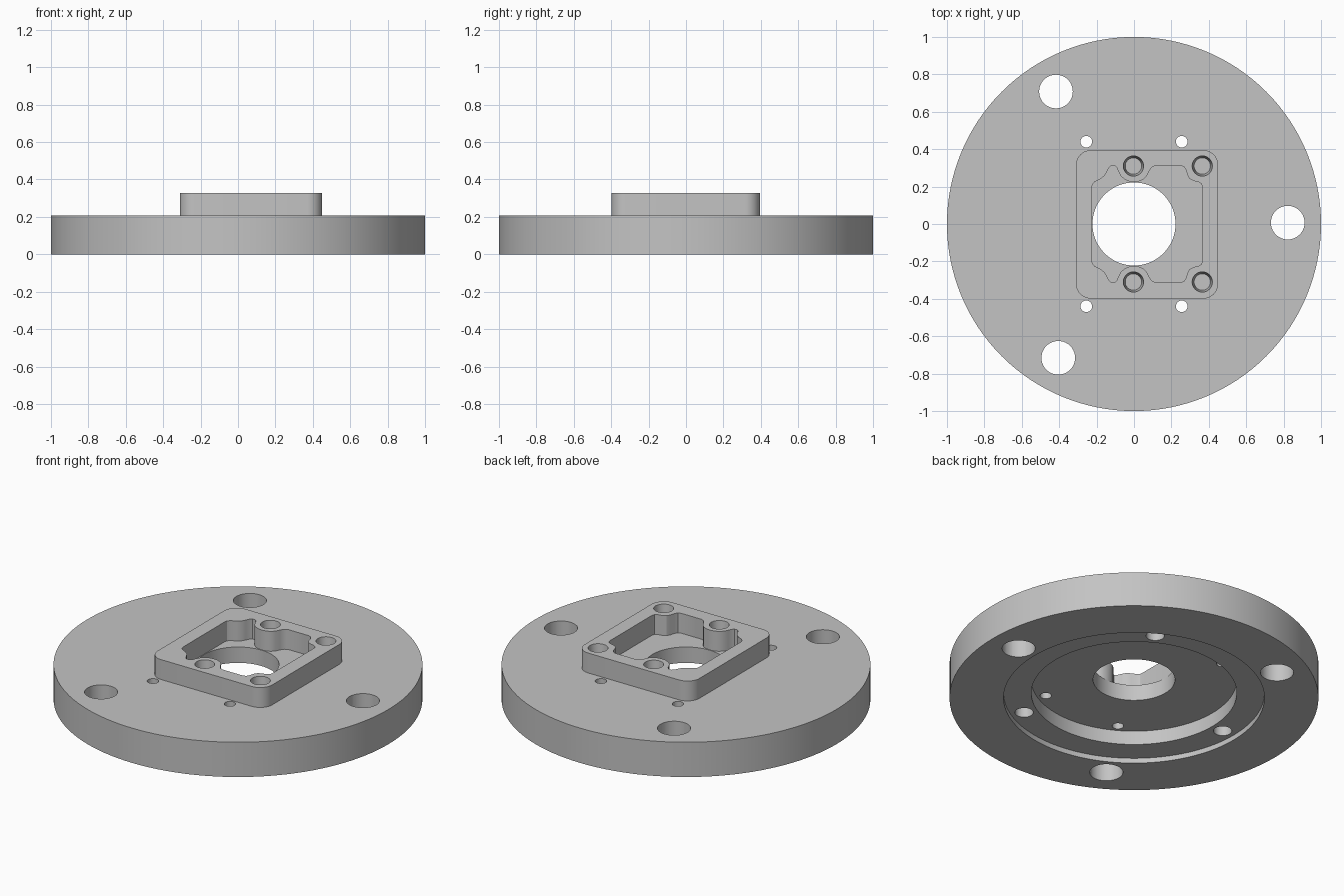
import bpy, bmesh, math

if "Cube" in bpy.data.objects:
    bpy.data.objects.remove(bpy.data.objects["Cube"])

TOP, RIM = 0.208, 0.327          # top of the disc, top of the square frame

grey = bpy.data.materials.new("light grey metal")
grey.diffuse_color = (0.55, 0.55, 0.55, 1)
grey.use_nodes = True
grey.node_tree.nodes["Principled BSDF"].inputs["Base Color"].default_value = grey.diffuse_color


def prism(bm, low, high, z0, z1):
    """Closed prism between two matching outlines."""
    a = [bm.verts.new((x, y, z0)) for x, y in low]
    b = [bm.verts.new((x, y, z1)) for x, y in high]
    bm.faces.new(a[::-1])
    bm.faces.new(b)
    n = len(a)
    for i in range(n):
        j = (i + 1) % n
        bm.faces.new((a[i], a[j], b[j], b[i]))


def circle(x, y, r, n=40):
    return [(x + r * math.cos(2 * math.pi * i / n),
             y + r * math.sin(2 * math.pi * i / n)) for i in range(n)]


def hole(bm, x, y, r, z0, z1, r_top=None):
    prism(bm, circle(x, y, r), circle(x, y, r_top or r), z0, z1)


def polar(r, deg):
    return r * math.cos(math.radians(deg)), r * math.sin(math.radians(deg))


def make(name, bm):
    bmesh.ops.recalc_face_normals(bm, faces=bm.faces)
    me = bpy.data.meshes.new(name)
    bm.to_mesh(me)
    bm.free()
    me.materials.append(grey)
    ob = bpy.data.objects.new(name, me)
    bpy.context.collection.objects.link(ob)
    return ob


def cut(ob, cutter):
    """Subtract the cutter, then smooth the curved walls."""
    mod = ob.modifiers.new("cut", 'BOOLEAN')
    mod.operation, mod.solver, mod.object = 'DIFFERENCE', 'EXACT', cutter
    bpy.ops.object.select_all(action='DESELECT')
    bpy.context.view_layer.objects.active = ob
    ob.select_set(True)
    bpy.ops.object.modifier_apply(modifier=mod.name)
    bpy.data.objects.remove(cutter)
    bpy.ops.object.shade_smooth_by_angle(angle=math.radians(30))


# Disc: turned profile with centre bore and stepped recess underneath
profile = [(0.222, TOP), (1, TOP), (1, 0), (0.707, 0), (0.707, 0.03),
           (0.557, 0.03), (0.557, 0.113), (0.222, 0.113)]
SEG = 128
bm = bmesh.new()
rings = [[bm.verts.new((*polar(r, 360 * i / SEG), z)) for r, z in profile]
         for i in range(SEG)]
for i in range(SEG):
    p, q = rings[i], rings[(i + 1) % SEG]
    for k in range(len(profile)):
        m = (k + 1) % len(profile)
        bm.faces.new((p[k], q[k], q[m], p[m]))
disc = make("disc", bm)

# Holes in the disc: three large, three blind from below, four small
bm = bmesh.new()
for k in range(3):
    hole(bm, *polar(0.822, 0.5 + 120 * k), 0.09, -0.1, 0.3)
    hole(bm, *polar(0.632, 60.5 + 120 * k), 0.05, -0.1, 0.15)
for x in (-0.255, 0.255):
    for y in (-0.44, 0.44):
        hole(bm, x, y, 0.031, -0.1, 0.3)
cut(disc, make("disc_cutter", bm))

# Square frame: rounded block
cx, cy, hx, hy, rad = 0.07, -0.002, 0.38, 0.397, 0.08
outline = []
for k, (sx, sy) in enumerate([(1, 1), (-1, 1), (-1, -1), (1, -1)]):
    for i in range(11):
        dx, dy = polar(rad, 90 * k + 9 * i)
        outline.append((cx + sx * (hx - rad) + dx, cy + sy * (hy - rad) + dy))
bm = bmesh.new()
prism(bm, outline, outline, TOP, RIM)
frame = make("square_frame", bm)

# Pocket outline (mirrored front to back) and four tapered screw holes
half = [(-.225, .195), (-.222, .212), (-.21, .226), (-.18, .24), (-.157, .258),
        (-.144, .28), (-.135, .3), (-.122, .312), (-.103, .312), (-.091, .3),
        (-.083, .28), (-.07, .256), (-.05, .238), (-.026, .228), (0, .225),
        (.026, .228), (.05, .238), (.068, .256), (.08, .282), (.094, .302),
        (.115, .312), (.25, .312), (.268, .305), (.279, .287), (.285, .262),
        (.298, .241), (.32, .23), (.345, .225), (.36, .215), (.365, .198)]
pocket = half + [(x, -y) for x, y in reversed(half)]
bm = bmesh.new()
prism(bm, pocket, pocket, TOP - 0.1, RIM + 0.1)
for x in (-0.003, 0.365):
    for y in (-0.31, 0.31):
        hole(bm, x, y, 0.043, TOP - 0.01, RIM + 0.01, 0.055)
cut(frame, make("frame_cutter", bm))
